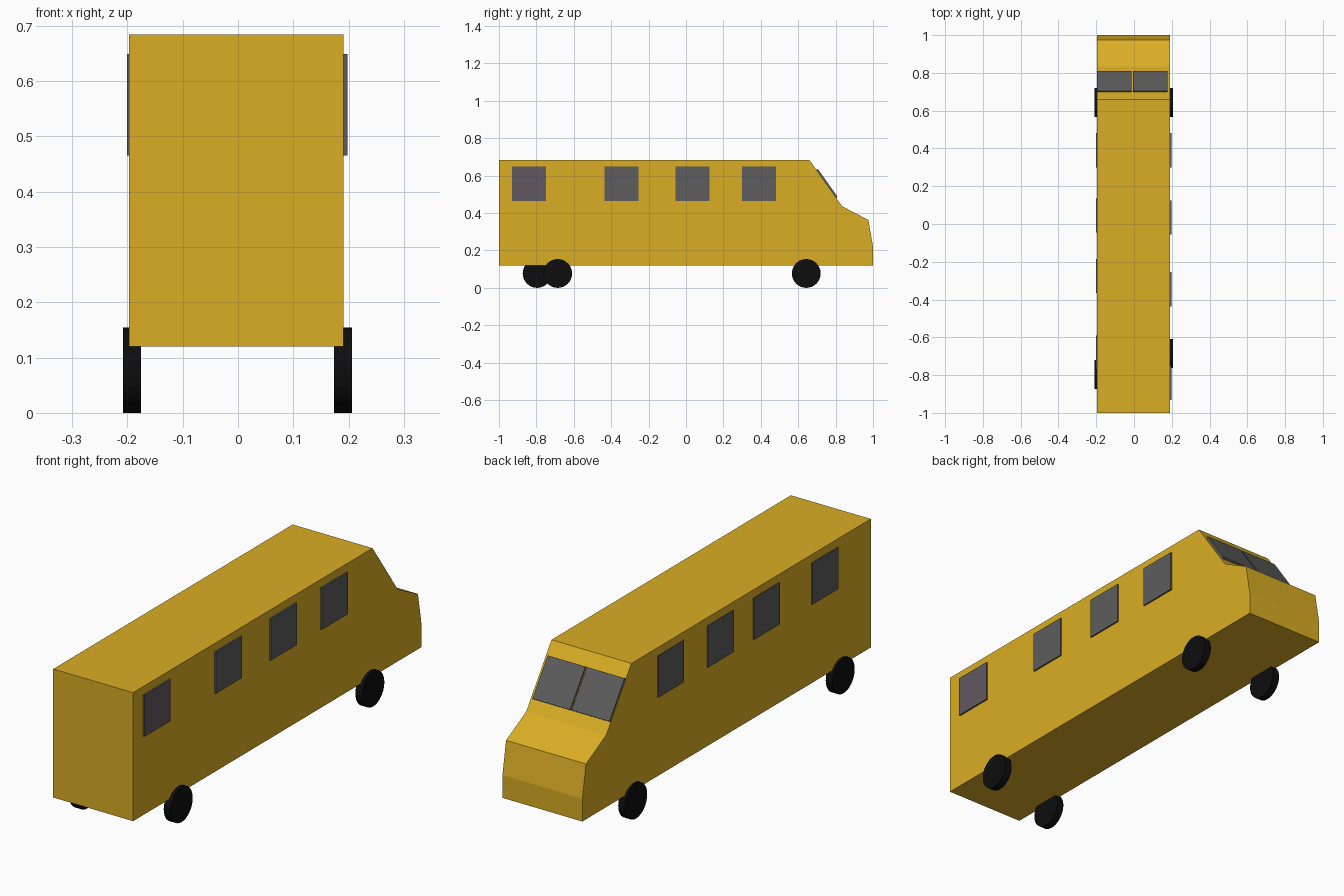
import bpy, bmesh, math
from mathutils import Matrix

if "Cube" in bpy.data.objects:
    bpy.data.objects.remove(bpy.data.objects["Cube"])


def material(name, rgb):
    m = bpy.data.materials.new(name)
    m.diffuse_color = (*rgb, 1)
    m.use_nodes = True
    m.node_tree.nodes["Principled BSDF"].inputs["Base Color"].default_value = m.diffuse_color
    return m


YELLOW = material("yellow_paint", (0.70, 0.42, 0.018))
GLASS = material("dark_glass", (0.11, 0.11, 0.11))
PURPLE = material("tinted_glass", (0.12, 0.10, 0.12))
RUBBER = material("black_rubber", (0.004, 0.004, 0.004))


def add_object(name, bm, mat):
    bmesh.ops.recalc_face_normals(bm, faces=bm.faces)
    mesh = bpy.data.meshes.new(name)
    bm.to_mesh(mesh)
    bm.free()
    mesh.materials.append(mat)
    obj = bpy.data.objects.new(name, mesh)
    bpy.context.collection.objects.link(obj)
    return obj


def box(name, center, size, mat, tilt=0):
    bm = bmesh.new()
    bmesh.ops.create_cube(bm, size=1, matrix=Matrix.Diagonal((*size, 1)))
    obj = add_object(name, bm, mat)
    obj.location = center
    obj.rotation_euler.x = tilt
    return obj


# Body: side profile (y, z) extruded across x
profile = [(-1, 0.12), (1, 0.12), (1, 0.22), (0.975, 0.363),
           (0.835, 0.436), (0.66, 0.684), (-1, 0.684)]
bm = bmesh.new()
face = bm.faces.new([bm.verts.new((-0.197, y, z)) for y, z in profile])
side = bmesh.ops.extrude_face_region(bm, geom=[face])
bmesh.ops.translate(bm, vec=(0.388, 0, 0),
                    verts=[v for v in side["geom"] if isinstance(v, bmesh.types.BMVert)])
add_object("bus_body", bm, YELLOW)

# Side windows, unevenly spaced on each side
for label, x, ys in (("right", 0.188, (0.39, 0.035, -0.345, -0.84)),
                     ("left", -0.191, (0.39, 0.045, -0.275, -0.68))):
    for i, y in enumerate(ys):
        mat = PURPLE if label == "right" and i == 3 else GLASS
        box(f"{label}_window_{i + 1}", (x, y, 0.557), (0.02, 0.181, 0.183), mat)

# Windscreen panes lying on the sloped front
slope = math.atan2(0.436 - 0.684, 0.835 - 0.66)
for label, x in (("left", -0.104), ("right", 0.087)):
    box(f"{label}_windscreen", (x, 0.7495, 0.5555), (0.183, 0.183, 0.02), GLASS, slope)

# Wheels
for name, x, y in (("front_right_wheel", 0.190, 0.643), ("front_left_wheel", -0.1915, 0.643),
                   ("rear_right_wheel", 0.190, -0.686), ("rear_left_wheel", -0.1915, -0.796)):
    bm = bmesh.new()
    bmesh.ops.create_cone(bm, cap_ends=True, segments=32, radius1=0.077, radius2=0.077,
                          depth=0.033, matrix=Matrix.Rotation(math.pi / 2, 4, 'Y'))
    add_object(name, bm, RUBBER).location = (x, y, 0.077)
